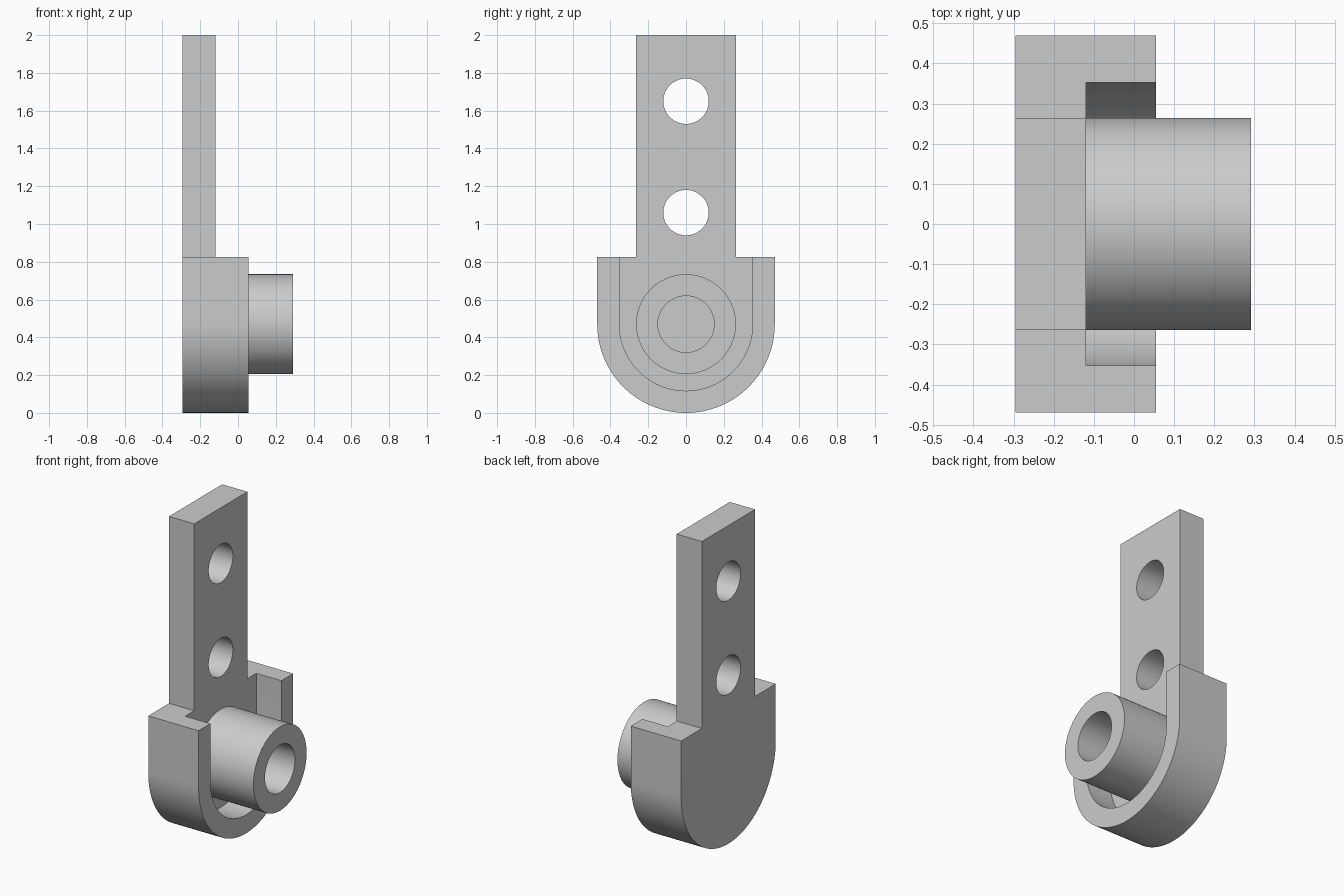
import bpy, bmesh
from math import sin, cos, pi, radians

if "Cube" in bpy.data.objects:
    bpy.data.objects.remove(bpy.data.objects["Cube"], do_unlink=True)

BACK, FACE, RIM, TIP = -0.295, -0.12, 0.055, 0.292   # depths along x
AXIS, SHOULDER, TOP = 0.47, 0.825, 2.0               # heights
OUTER, INNER, HALF_STRIP = 0.47, 0.353, 0.264

grey = bpy.data.materials.new("plain grey")
grey.use_nodes = True
colour = (0.6, 0.6, 0.6, 1)
grey.diffuse_color = colour
grey.node_tree.nodes["Principled BSDF"].inputs["Base Color"].default_value = colour


def arc(radius, z, start, end, steps):
    """Points (y, z) along an arc."""
    angles = [start + (end - start) * i / steps for i in range(steps + 1)]
    return [(radius * cos(a), z + radius * sin(a)) for a in angles]


def circle(radius, z):
    return arc(radius, z, 0, 2 * pi, 96)[:-1]


def prism(name, outline, x0, x1):
    """Extrude a (y, z) outline from x0 to x1."""
    bm = bmesh.new()
    face = bm.faces.new([bm.verts.new((x0, y, z)) for y, z in outline])
    new = bmesh.ops.extrude_face_region(bm, geom=[face])["geom"]
    moved = [v for v in new if isinstance(v, bmesh.types.BMVert)]
    bmesh.ops.translate(bm, verts=moved, vec=(x1 - x0, 0, 0))
    bmesh.ops.recalc_face_normals(bm, faces=bm.faces)
    mesh = bpy.data.meshes.new(name)
    bm.to_mesh(mesh)
    bm.free()
    mesh.materials.append(grey)
    obj = bpy.data.objects.new(name, mesh)
    bpy.context.collection.objects.link(obj)
    return obj


def select(obj):
    bpy.ops.object.select_all(action='DESELECT')
    obj.select_set(True)
    bpy.context.view_layer.objects.active = obj


def cut(obj, cutter):
    """Subtract a cutter and discard it."""
    cutter.hide_render = True
    mod = obj.modifiers.new("cut", 'BOOLEAN')
    mod.operation, mod.solver, mod.object = 'DIFFERENCE', 'EXACT', cutter
    select(obj)
    bpy.ops.object.modifier_apply(modifier=mod.name)
    bpy.data.objects.remove(cutter, do_unlink=True)


# Bracket: rounded cup with a tall mounting strip
outline = arc(OUTER, AXIS, -pi, 0, 64) + [
    (OUTER, SHOULDER), (HALF_STRIP, SHOULDER), (HALF_STRIP, TOP),
    (-HALF_STRIP, TOP), (-HALF_STRIP, SHOULDER), (-OUTER, SHOULDER)]
bracket = prism("bracket", outline, BACK, RIM)

# Open-topped pocket, which also thins the strip
pocket = arc(INNER, AXIS, -pi, 0, 64) + [(INNER, TOP + 0.2), (-INNER, TOP + 0.2)]
cut(bracket, prism("pocket_cutter", pocket, FACE, RIM + 0.2))

# Bolt holes
for z in (1.06, 1.65):
    cut(bracket, prism("hole_cutter", circle(0.12, z), BACK - 0.1, RIM))

# Hollow boss standing on the pocket floor
boss = prism("boss", circle(HALF_STRIP, AXIS), FACE, TIP)
cut(boss, prism("bore_cutter", circle(0.149, AXIS), FACE - 0.1, TIP + 0.1))

for obj in (bracket, boss):
    select(obj)
    bpy.ops.object.shade_smooth_by_angle(angle=radians(30))
